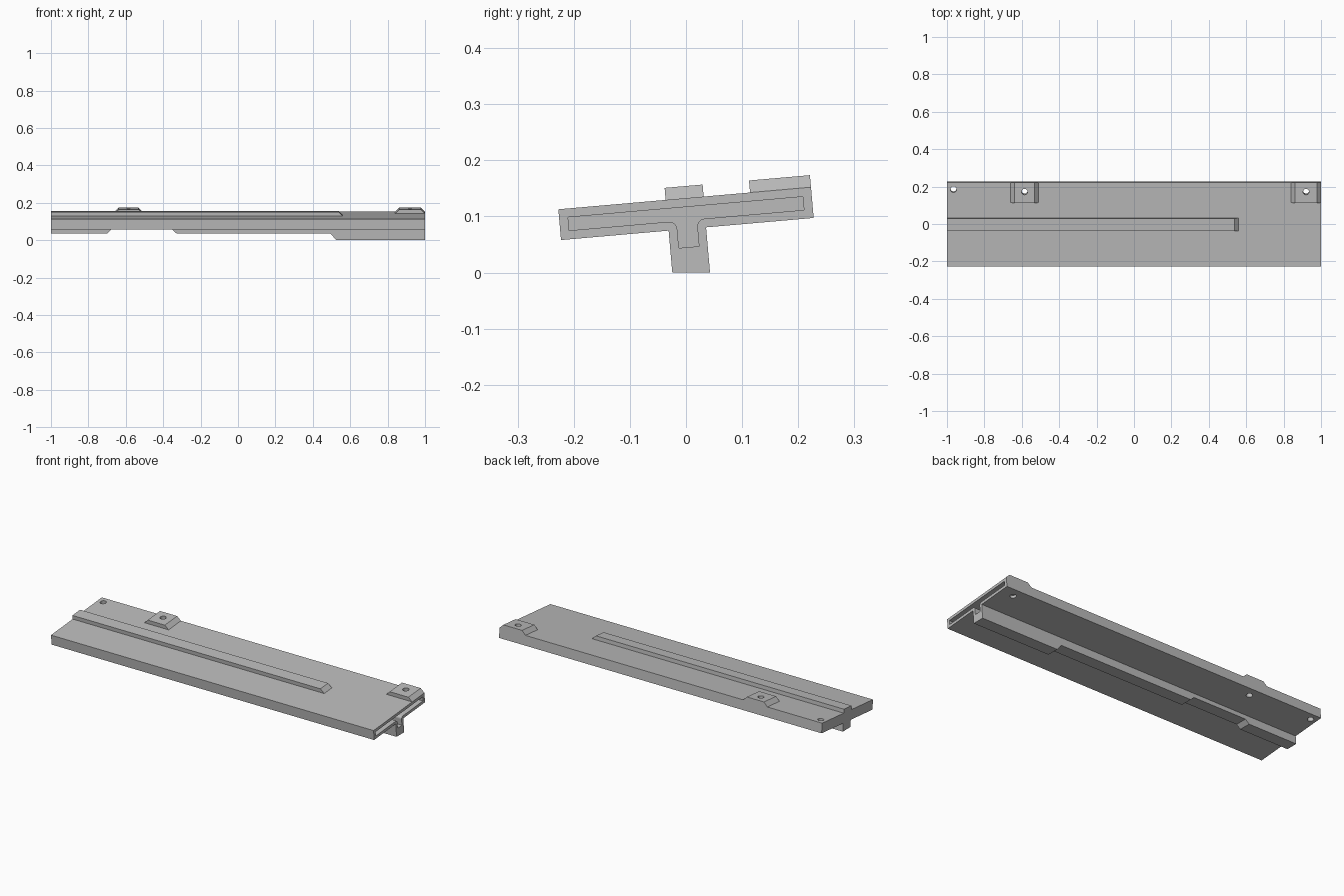
import bpy, bmesh, math
from mathutils import Matrix

if "Cube" in bpy.data.objects:
    bpy.data.objects.remove(bpy.data.objects["Cube"])

TILT = math.radians(5)
MID_Z = 0.105
PLACE = Matrix.Translation((0, 0, MID_Z)) @ Matrix.Rotation(TILT, 4, 'X')
HALF_W, HALF_T, RAISED = 0.226, 0.0275, 0.049

grey = bpy.data.materials.new("plain grey")
grey.use_nodes = True
grey.diffuse_color = (0.5, 0.5, 0.5, 1)
grey.node_tree.nodes["Principled BSDF"].inputs["Base Color"].default_value = (0.5, 0.5, 0.5, 1)


def prism(name, outline, lo, hi, place):
    """Extrude a 2D outline from lo to hi; place(a, b, t) gives the point."""
    bm = bmesh.new()
    ends = [[bm.verts.new(place(a, b, t)) for a, b in outline] for t in (lo, hi)]
    n = len(outline)
    bm.faces.new(ends[0])
    bm.faces.new(ends[1][::-1])
    for i in range(n):
        j = (i + 1) % n
        bm.faces.new((ends[0][j], ends[0][i], ends[1][i], ends[1][j]))
    bmesh.ops.recalc_face_normals(bm, faces=bm.faces)
    mesh = bpy.data.meshes.new(name)
    bm.to_mesh(mesh)
    bm.free()
    mesh.materials.append(grey)
    obj = bpy.data.objects.new(name, mesh)
    bpy.context.collection.objects.link(obj)
    return obj


def along_x(a, b, t):
    return PLACE @ Matrix.Translation((t, a, b)).translation


def across(a, b, t):
    return PLACE @ Matrix.Translation((a, t, b)).translation


def across_level(a, b, t):
    # heights stay level while the sides lean with the plate
    return (a, t / math.cos(TILT) - (b - MID_Z) * math.tan(TILT), b)


def combine(target, other, operation):
    mod = target.modifiers.new(operation.lower(), 'BOOLEAN')
    mod.operation, mod.solver, mod.object = operation, 'EXACT', other
    bpy.context.view_layer.objects.active = target
    bpy.ops.object.modifier_apply(modifier=mod.name)
    bpy.data.objects.remove(other)


# Tilted main plate
plate = prism("tilted_plate", [(-HALF_W, -HALF_T), (HALF_W, -HALF_T),
                               (HALF_W, HALF_T), (-HALF_W, HALF_T)], -1, 1, along_x)

# Stepped stem underneath
stem_side = [(-1, 0.1), (-1, 0.035), (-0.7, 0.035), (-0.678, 0.056), (-0.35, 0.056),
             (-0.328, 0.035), (0.495, 0.035), (0.525, 0), (1, 0), (1, 0.1)]
combine(plate, prism("stem", stem_side, -0.0335, 0.0335, across_level), 'UNION')

# Long top rail with a sloped end
rail_side = [(-1, 0), (0.56, 0), (0.56, HALF_T), (0.538, RAISED), (-1, RAISED)]
combine(plate, prism("top_rail", rail_side, -0.034, 0.034, across), 'UNION')

# Two bevelled pads along the back edge
for left, right in ((-0.66, -0.51), (0.84, 1)):
    side = [(left, 0), (right, 0), (right, HALF_T),
            (right - 0.022, RAISED), (left + 0.022, RAISED), (left, HALF_T)]
    combine(plate, prism("pad", side, 0.117, HALF_W, across), 'UNION')

# T-shaped socket in the left end, with rounded inner corners
R, NECK, SLOT = 0.014, 0.018, 0.0118
fillet = [(NECK + R - R * math.sin(a), -SLOT - R + R * math.cos(a))
          for a in (math.pi / 2 * i / 6 for i in range(7))]
half = [(0.21, SLOT), (0.21, -SLOT)] + fillet + [(NECK, -0.06)]
socket = half + [(-u, v) for u, v in reversed(half)]
combine(plate, prism("socket_cutter", socket, 0.7, 1.1, along_x), 'DIFFERENCE')

# Screw holes
for x, u in ((-0.965, 0.188), (-0.585, 0.177), (0.92, 0.177)):
    bpy.ops.mesh.primitive_cylinder_add(vertices=32, radius=0.016, depth=0.3)
    cutter = bpy.context.object
    cutter.name = "hole_cutter"
    cutter.data.materials.append(grey)
    cutter.data.transform(PLACE @ Matrix.Translation((x, u, 0)))
    combine(plate, cutter, 'DIFFERENCE')

# Smooth hole walls and keep the hard edges
bpy.ops.object.select_all(action='DESELECT')
plate.select_set(True)
bpy.context.view_layer.objects.active = plate
bpy.ops.object.shade_smooth_by_angle(angle=math.radians(30))
